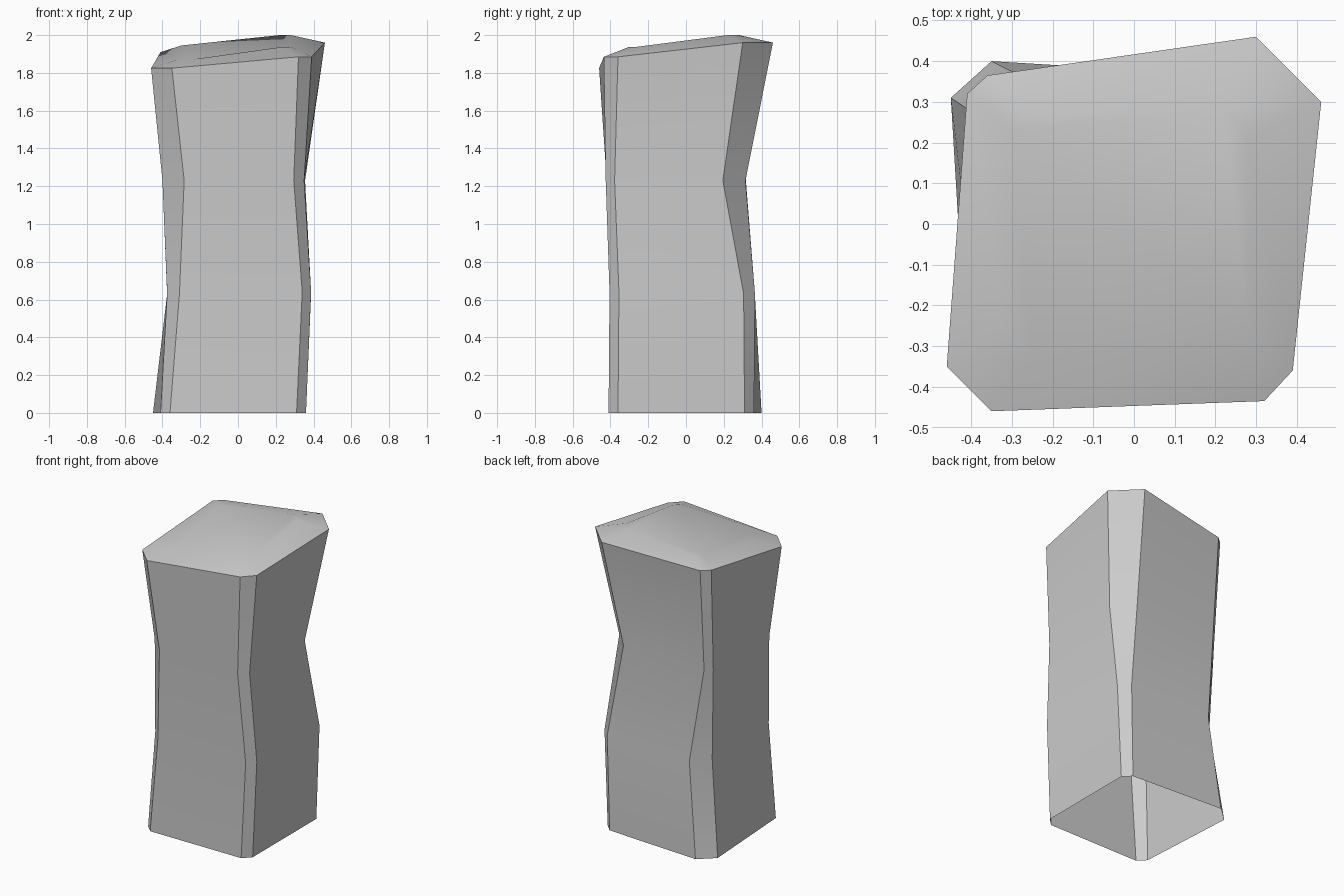
import bpy, bmesh

# Cross-sections, anticlockwise: two chamfer points per corner
# (front left, front right, back right, back left), with a height per corner.
sections = [
    ([(-.41, -.36), (-.36, -.41), (.31, -.41), (.36, -.36),
      (.36, .31), (.31, .36), (-.35, .40), (-.45, .31)], (0, 0, 0, 0)),
    ([(-.375, -.335), (-.31, -.40), (.34, -.405), (.387, -.355),
      (.387, .305), (.325, .365), (-.28, .365), (-.375, .26)], (.63, .64, .63, .62)),
    ([(-.40, -.305), (-.285, -.42), (.295, -.425), (.35, -.378),
      (.355, .195), (.24, .315), (-.355, .317), (-.397, .28)], (1.23, 1.23, 1.23, 1.23)),
    ([(-.46, -.35), (-.35, -.46), (.32, -.435), (.39, -.36),
      (.46, .30), (.30, .46), (-.36, .365), (-.41, .32)], (1.825, 1.885, 1.96, 1.91)),
    # Raised inner ring of the cap
    ([(-.32, -.25), (-.25, -.32), (.24, -.30), (.28, -.26),
      (.28, .22), (.22, .28), (-.26, .27), (-.30, .23)], (1.87, 1.938, 2.0, 1.945)),
]

# Stone pillar: loft the rings, cap the top, leave the underside open
bm = bmesh.new()
rings = [[bm.verts.new((x, y, heights[i // 2])) for i, (x, y) in enumerate(points)]
         for points, heights in sections]
for lower, upper in zip(rings, rings[1:]):
    for i in range(8):
        j = (i + 1) % 8
        bm.faces.new((lower[i], lower[j], upper[j], upper[i]))
bm.faces.new(rings[-1])

mesh = bpy.data.meshes.new("stone_pillar")
bm.to_mesh(mesh)
bm.free()
pillar = bpy.data.objects.new("stone_pillar", mesh)
bpy.context.collection.objects.link(pillar)

# Smooth along the bends, sharp along the chamfers and rim
bpy.context.view_layer.objects.active = pillar
pillar.select_set(True)
bpy.ops.object.shade_smooth_by_angle(angle=0.52)
